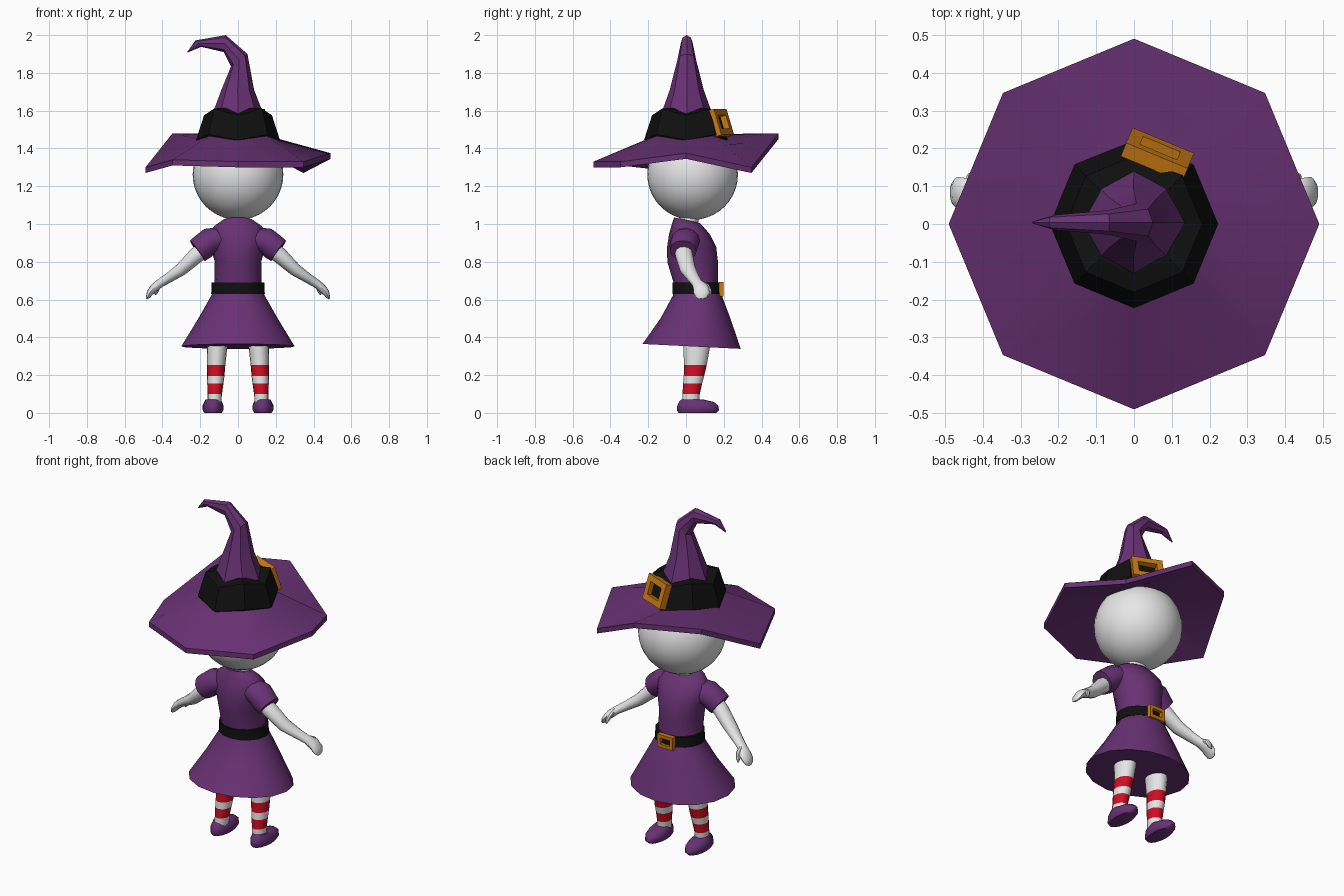
import bpy, bmesh, math
from mathutils import Vector

if "Cube" in bpy.data.objects:
    bpy.data.objects.remove(bpy.data.objects["Cube"])

V = Vector


def material(name, rgb):
    m = bpy.data.materials.new(name)
    m.diffuse_color = (*rgb, 1)
    m.use_nodes = True
    m.node_tree.nodes["Principled BSDF"].inputs["Base Color"].default_value = m.diffuse_color
    return m


PURPLE = material("purple cloth", (0.14, 0.031, 0.175))
BLACK = material("black leather", (0.005, 0.005, 0.005))
SKIN = material("white skin", (0.8, 0.8, 0.8))
RED = material("red stripe", (0.65, 0.004, 0.016))
GOLD = material("orange buckle", (0.6, 0.2, 0.006))


def loft(name, rings, mats, caps=True, smooth=40, rule=None, cyclic=False):
    """Skin a list of equal point rings; rule(segment) gives the material slot."""
    bm = bmesh.new()
    loops = [[bm.verts.new(p) for p in r] for r in rings]
    n = len(loops[0])
    pairs = list(zip(loops, loops[1:]))
    if cyclic:
        pairs.append((loops[-1], loops[0]))
    for seg, (a, b) in enumerate(pairs):
        for i in range(n):
            j = (i + 1) % n
            f = bm.faces.new((a[i], a[j], b[j], b[i]))
            f.material_index = rule(seg) if rule else 0
    if caps:
        bm.faces.new(loops[0])
        bm.faces.new(loops[-1])
    bmesh.ops.recalc_face_normals(bm, faces=bm.faces)
    me = bpy.data.meshes.new(name)
    bm.to_mesh(me)
    bm.free()
    for m in mats:
        me.materials.append(m)
    if smooth:
        me.shade_smooth()
        me.set_sharp_from_angle(angle=math.radians(smooth))
    ob = bpy.data.objects.new(name, me)
    bpy.context.collection.objects.link(ob)
    return ob


def ellipse(c, a, b, n=16):
    return [V(c) + V(a) * math.cos(t) + V(b) * math.sin(t)
            for t in (2 * math.pi * i / n for i in range(n))]


def flat(x, y, z, rx, ry, n=16):
    return ellipse((x, y, z), (rx, 0, 0), (0, ry, 0), n)


def tube(name, pts, mat, n=12):
    """Tube along x, y, z, radius across, radius along y."""
    cs = [V(p[:3]) for p in pts]
    rings = []
    for i, p in enumerate(pts):
        d = (cs[min(i + 1, len(cs) - 1)] - cs[max(i - 1, 0)]).normalized()
        b = V((0, 1, 0))
        b = (b - d * b.dot(d)).normalized()
        rings.append(ellipse(cs[i], d.cross(b) * p[3], b * p[4], n))
    return loft(name, rings, [mat])


def frame(name, c, u, v, hw, hh, bar, depth):
    """Rectangular buckle frame in the plane of u and v."""
    u, v = V(u).normalized(), V(v).normalized()
    n = u.cross(v)

    def rect(w, h, d):
        return [V(c) + u * (sx * w) + v * (sz * h) + n * d
                for sx, sz in ((-1, -1), (1, -1), (1, 1), (-1, 1))]
    h = depth / 2
    rings = [rect(hw, hh, -h), rect(hw, hh, h),
             rect(hw - bar, hh - bar, h), rect(hw - bar, hh - bar, -h)]
    return loft(name, rings, [GOLD], caps=False, smooth=0, cyclic=True)


# Head and neck
bpy.ops.mesh.primitive_uv_sphere_add(segments=32, ring_count=20, radius=0.24,
                                     location=(0, 0.035, 1.262))
head = bpy.context.object
head.name = "head"
head.data.materials.append(SKIN)
bpy.ops.object.shade_smooth()
loft("neck", [flat(0, 0.01, 0.95, 0.065, 0.055), flat(0, 0.015, 1.02, 0.06, 0.05),
              flat(0, 0.03, 1.08, 0.06, 0.055)], [SKIN])

# Dress bodice, skirt and belt
loft("bodice", [
    flat(0, 0.055, 0.62, 0.13, 0.118), flat(0, 0.052, 0.69, 0.125, 0.118),
    flat(0, 0.035, 0.80, 0.123, 0.134), flat(0, 0.03, 0.88, 0.145, 0.13),
    flat(0, 0.018, 0.945, 0.155, 0.108),
    ellipse((0, 0.01, 0.99), (0.125, 0, 0), (0, 0.085, -0.008)),
    ellipse((0, 0.005, 1.02), (0.08, 0, 0), (0, 0.068, -0.015))], [PURPLE], smooth=70)
loft("skirt", [
    flat(0, 0.055, 0.65, 0.13, 0.118), flat(0, 0.06, 0.62, 0.142, 0.13),
    flat(0, 0.05, 0.50, 0.21, 0.185),
    ellipse((0, 0.03, 0.352), (0.3, 0, 0), (0, 0.26, -0.013))], [PURPLE])
loft("belt", [flat(0, 0.057, 0.63, 0.142, 0.129), flat(0, 0.055, 0.69, 0.139, 0.126)],
     [BLACK])
frame("belt_buckle", (0, 0.187, 0.655), (-1, 0, 0), (0, 0, 1), 0.052, 0.038, 0.02, 0.025)

for s, side in ((1, "right"), (-1, "left")):
    # Sleeve, arm with hand, and thumb
    tube(side + "_sleeve", [
        (s * 0.08, 0.005, 0.925, 0.06, 0.07), (s * 0.15, -0.005, 0.91, 0.07, 0.078),
        (s * 0.185, -0.012, 0.88, 0.07, 0.075), (s * 0.215, -0.015, 0.858, 0.067, 0.07)],
        PURPLE)
    tube(side + "_arm", [
        (s * 0.15, -0.015, 0.885, 0.045, 0.045), (s * 0.22, -0.01, 0.835, 0.043, 0.047),
        (s * 0.30, 0.01, 0.76, 0.034, 0.043), (s * 0.37, 0.04, 0.713, 0.026, 0.033),
        (s * 0.415, 0.06, 0.685, 0.023, 0.029), (s * 0.445, 0.08, 0.66, 0.023, 0.042),
        (s * 0.467, 0.083, 0.635, 0.018, 0.042), (s * 0.478, 0.08, 0.612, 0.010, 0.030),
        (s * 0.483, 0.08, 0.603, 0.003, 0.012)], SKIN)
    tube(side + "_thumb", [
        (s * 0.42, 0.075, 0.69, 0.012, 0.014), (s * 0.425, 0.112, 0.67, 0.014, 0.014),
        (s * 0.432, 0.125, 0.645, 0.012, 0.012), (s * 0.437, 0.13, 0.625, 0.004, 0.004)],
        SKIN, 8)

    # Striped leg: x, y, z, half widths
    leg = [(0.125, 0.025, 0.045, 0.036, 0.045), (0.123, 0.027, 0.10, 0.038, 0.046),
           (0.12, 0.035, 0.155, 0.043, 0.050), (0.118, 0.042, 0.195, 0.046, 0.054),
           (0.115, 0.05, 0.253, 0.048, 0.060), (0.11, 0.057, 0.36, 0.055, 0.072),
           (0.105, 0.06, 0.45, 0.058, 0.074)]
    loft(side + "_leg", [flat(s * x, y, z, a, b) for x, y, z, a, b in leg],
         [SKIN, RED], rule=lambda seg: int(seg in (1, 3)))
    # Shoe
    shoe = [(0.06, 0, 0.046, 0.100), (0.063, 0.015, 0.055, 0.112),
            (0.062, 0.04, 0.055, 0.108), (0.055, 0.058, 0.047, 0.092),
            (0.035, 0.07, 0.04, 0.06)]
    loft(side + "_shoe", [flat(s * 0.132, y, z, a, b) for y, z, a, b in shoe],
         [PURPLE], smooth=50)


# Hat: eight-sided rings with separate heights for straight and diagonal corners
def octagon(r, z_straight, z_diagonal):
    return [V((r * math.cos(i * math.pi / 4), r * math.sin(i * math.pi / 4),
               z_diagonal if i % 2 else z_straight)) for i in range(8)]


rim = octagon(0.49, 0, 0)
for p, z in zip(rim, (1.375, 1.30, 1.48, 1.48, 1.30, 1.34, 1.33, 1.33)):
    p.z = z
under = [p - V((0, 0, 0.03)) for p in rim]
loft("hat_brim", [octagon(0.195, 1.40, 1.41), under, rim, octagon(0.205, 1.45, 1.47)],
     [PURPLE], caps=False)
loft("hat_band", [octagon(0.205, 1.42, 1.45), octagon(0.222, 1.445, 1.475),
                  octagon(0.18, 1.575, 1.61), octagon(0.13, 1.585, 1.615)],
     [BLACK], smooth=0)

# Bent cone: inner x, z, outer x, z, half depth of each slanted ring
cone = [(-0.14, 1.57, 0.14, 1.57, 0.14), (-0.088, 1.71, 0.085, 1.71, 0.09),
        (-0.037, 1.835, 0.05, 1.90, 0.05), (-0.075, 1.91, -0.065, 2.0, 0.032),
        (-0.195, 1.938, -0.225, 1.972, 0.02), (-0.266, 1.908, -0.268, 1.912, 0.003)]
loft("hat_cone", [ellipse(((a + c) / 2, 0.004, (b + d) / 2),
                          ((c - a) / 2, 0, (d - b) / 2), (0, h, 0), 8)
                  for a, b, c, d, h in cone], [PURPLE], smooth=30)

# Hat buckle leaning on the band face
ang = math.radians(67.5)
out = V((math.cos(ang), math.sin(ang), 0))
along = V((-math.sin(ang), math.cos(ang), 0))
frame("hat_buckle", out * 0.193 + along * 0.013 + V((0, 0, 1.535)), along,
      V((0, 0, 1)) - out * 0.32, 0.088, 0.072, 0.035, 0.04)
